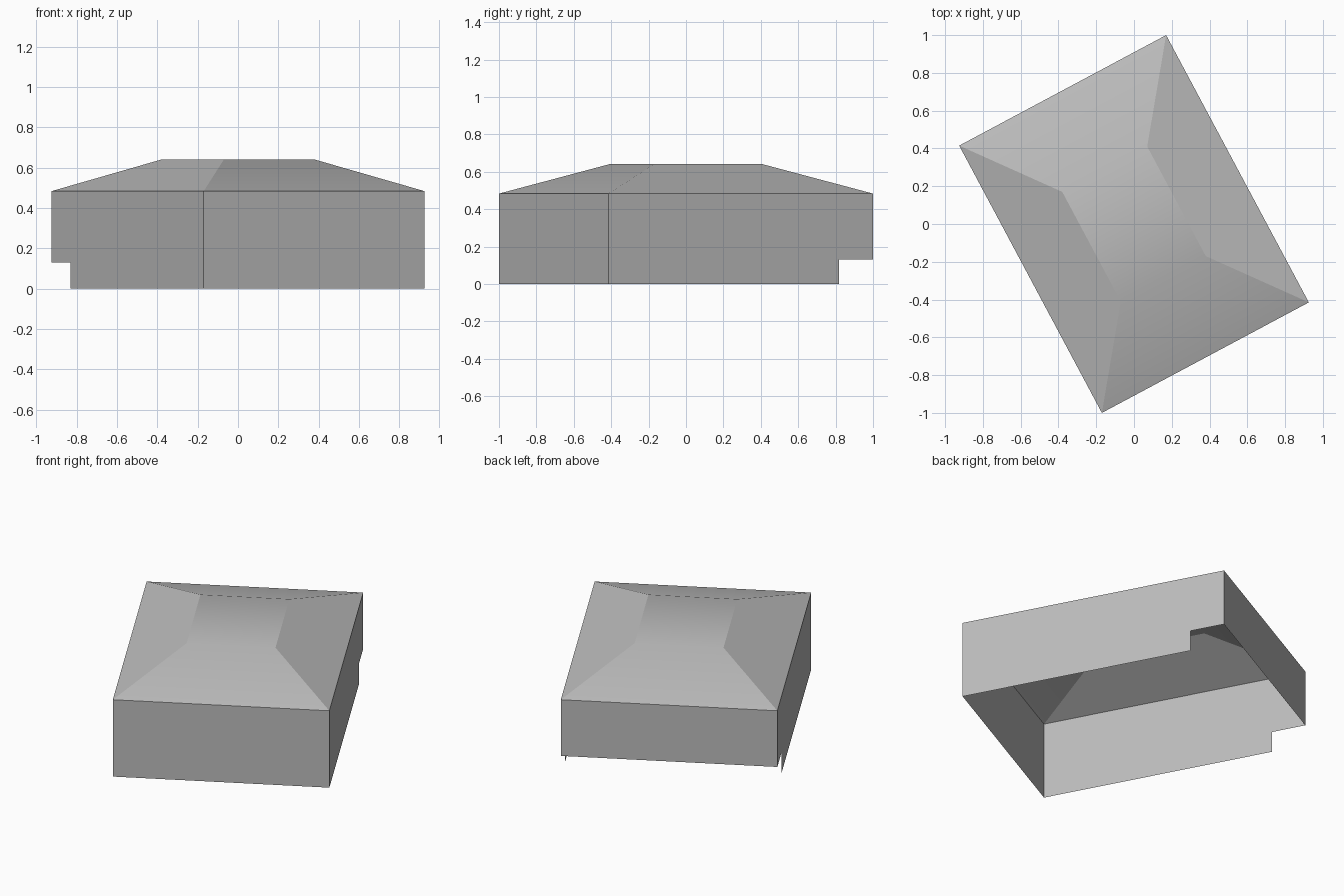
import bpy
import math
from mathutils import Matrix

cube = bpy.data.objects.get("Cube")
if cube:
    bpy.data.objects.remove(cube, do_unlink=True)

# Main dimensions, in the building's own axes
W, L = 0.621, 0.802          # half width and half length at the eaves
RW, RL = 0.255, 0.329        # half width and half length of the flat roof top
EAVE, TOP, STEP = 0.483, 0.64, 0.13
STEP_Y = 0.597               # where the low part of the side walls ends
TURN = Matrix.Rotation(math.radians(28.1), 4, "Z")

grey = bpy.data.materials.new("plain_grey")
grey.use_nodes = True
colour = (0.5, 0.5, 0.5, 1)
grey.diffuse_color = colour
grey.node_tree.nodes["Principled BSDF"].inputs["Base Color"].default_value = colour


def add_part(name, verts, faces):
    mesh = bpy.data.meshes.new(name)
    mesh.from_pydata([TURN @ Matrix.Translation(v).to_translation() for v in verts], [], faces)
    mesh.materials.append(grey)
    obj = bpy.data.objects.new(name, mesh)
    bpy.context.collection.objects.link(obj)
    return obj


def rectangle(w, l, z):
    return [(-w, -l, z), (w, -l, z), (w, l, z), (-w, l, z)]


# Roof: four slopes around a flat top, open below
slopes = [(i, (i + 1) % 4, (i + 1) % 4 + 4, i + 4) for i in range(4)]
roof = add_part("roof", rectangle(W, L, EAVE) + rectangle(RW, RL, TOP),
                slopes + [(4, 5, 6, 7)])

# The end slopes blend softly into the top, the side slopes stay crisp
bpy.ops.object.select_all(action="DESELECT")
roof.select_set(True)
bpy.context.view_layer.objects.active = roof
bpy.ops.object.shade_smooth_by_angle(angle=math.radians(20))

# End walls: full height at the front, raised off the ground at the back
add_part("front_wall", [(-W, -L, 0), (W, -L, 0), (W, -L, EAVE), (-W, -L, EAVE)], [(0, 1, 2, 3)])
add_part("back_wall", [(W, L, STEP), (-W, L, STEP), (-W, L, EAVE), (W, L, EAVE)], [(0, 1, 2, 3)])

# Side walls: stepped up near the back
profile = [(-L, 0), (STEP_Y, 0), (STEP_Y, STEP), (L, STEP), (L, EAVE), (-L, EAVE)]
for name, side in (("left_wall", 1), ("right_wall", -1)):
    order = range(6) if side > 0 else reversed(range(6))
    add_part(name, [(side * W, y, z) for y, z in profile], [tuple(order)])
